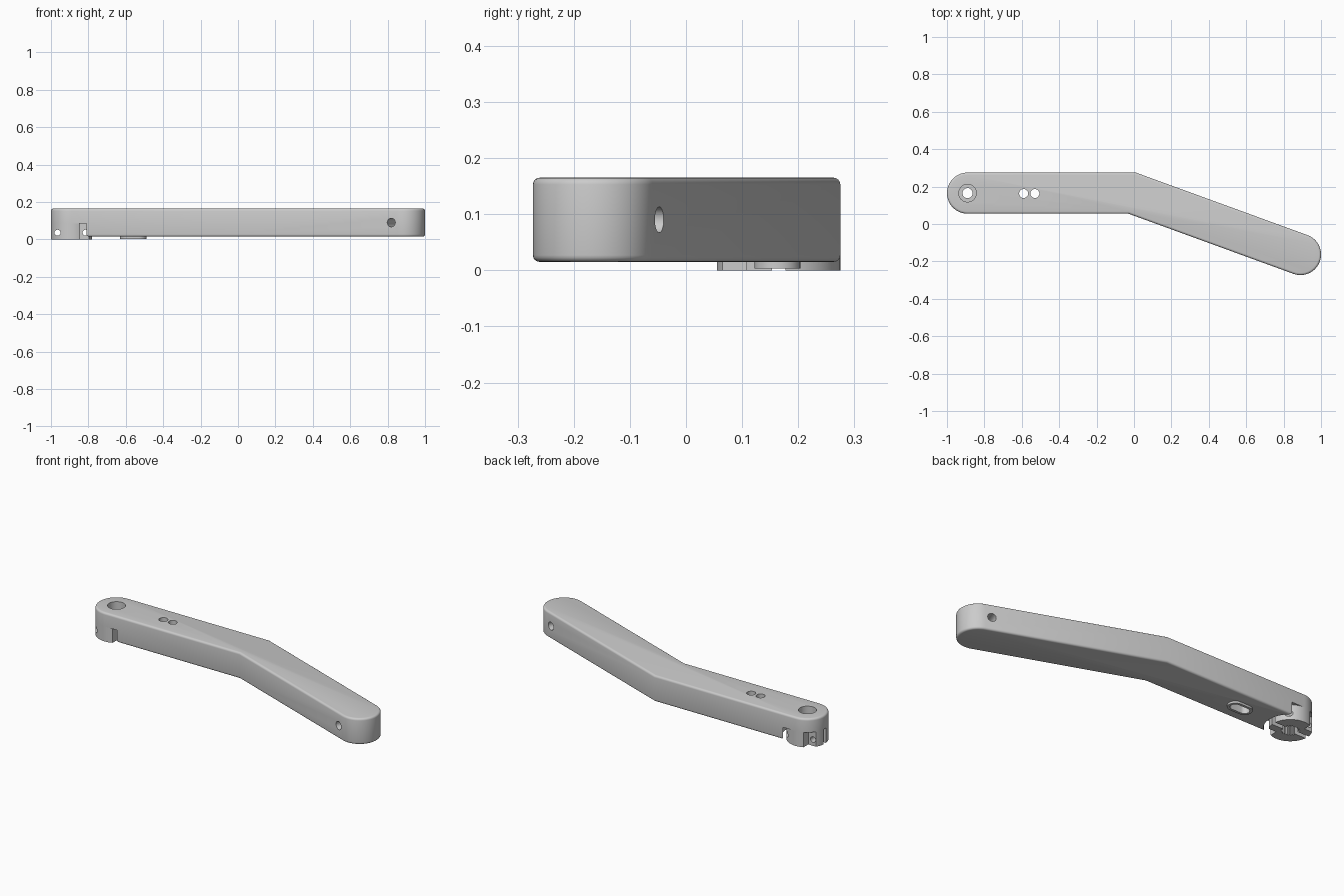
import bpy, bmesh
from math import sin, cos, tan, pi, radians
from mathutils import Matrix, Vector

if "Cube" in bpy.data.objects:
    bpy.data.objects.remove(bpy.data.objects["Cube"])

R = 0.11                       # half width of the arm
A = radians(20)                # bend angle
PX, PY = -0.89, 0.165          # shaft end centre
QX, QY = 0.89, -0.163          # far end centre
BX = -0.01                     # bend position on the centre line


def arc(cx, cy, r, a0, a1, n):
    return [(cx + r * cos(a0 + (a1 - a0) * i / n), cy + r * sin(a0 + (a1 - a0) * i / n))
            for i in range(n + 1)]


def prism(name, pts, z0, z1, bevel=0.0):
    """Extrude an outline, rounding its top and bottom rims if asked."""
    bm = bmesh.new()
    face = bm.faces.new([bm.verts.new((x, y, z0)) for x, y in pts])
    ext = bmesh.ops.extrude_face_region(bm, geom=[face])["geom"]
    for v in ext:
        if isinstance(v, bmesh.types.BMVert):
            v.co.z = z1
    bmesh.ops.recalc_face_normals(bm, faces=bm.faces)
    if bevel:
        rims = [e for e in bm.edges if abs(e.verts[0].co.z - e.verts[1].co.z) < 1e-6]
        bmesh.ops.bevel(bm, geom=rims, offset=bevel, segments=4, profile=0.5, affect='EDGES')
    me = bpy.data.meshes.new(name)
    bm.to_mesh(me)
    bm.free()
    ob = bpy.data.objects.new(name, me)
    bpy.context.collection.objects.link(ob)
    return ob


def disc(x, y, r, z0, z1, n=48):
    return prism("cutter", arc(x, y, r, 0, 2 * pi * (n - 1) / n, n - 1), z0, z1)


def box(x0, x1, y0, y1, z0, z1):
    return prism("cutter", [(x0, y0), (x1, y0), (x1, y1), (x0, y1)], z0, z1)


def stadium(name, cx, cy, half, r, z0, z1, bevel=0.0):
    pts = arc(cx + half, cy, r, -pi / 2, pi / 2, 16) + arc(cx - half, cy, r, pi / 2, 3 * pi / 2, 16)
    return prism(name, pts, z0, z1, bevel)


def cross_hole(x, y, z, r, direction, length):
    """Cylinder lying along a horizontal direction."""
    ob = disc(0, 0, r, -length / 2, length / 2, 32)
    rot = Vector(direction).to_track_quat('Z', 'Y').to_matrix().to_4x4()
    ob.data.transform(Matrix.Translation((x, y, z)) @ rot)
    return ob


def cut(ob, *cutters):
    for c in cutters:
        c.hide_render = True
        m = ob.modifiers.new("cut", 'BOOLEAN')
        m.operation, m.solver, m.object = 'DIFFERENCE', 'EXACT', c
        bpy.context.view_layer.objects.active = ob
        bpy.ops.object.modifier_apply(modifier=m.name)
        bpy.data.objects.remove(c, do_unlink=True)


# bent arm body
t = R * tan(A / 2)
outline = (arc(PX, PY, R, pi / 2, 3 * pi / 2, 32) + [(BX - t, PY - R)]
           + arc(QX, QY, R, -pi / 2 - A, pi / 2 - A, 32) + [(BX + t, PY + R)])
body = prism("crank_arm", outline, 0.015, 0.165, 0.012)
HOLES = (-0.59, -0.53)
cut(body,
    disc(PX, PY, 0.136, -0.1, 0.086, 64),                # room around the clamp
    disc(PX, PY, 0.047, 0.11, 0.3),                      # top counterbore
    disc(PX, PY, 0.027, -0.1, 0.3),                      # shaft bolt hole
    cross_hole(0.857, -0.151, 0.09, 0.023, (sin(A), cos(A), 0), 0.5))

# oval boss below the two small holes
boss = stadium("oval_boss", -0.56, 0.163, 0.03, 0.041, 0.003, 0.02)
cut(boss, stadium("cutter", -0.56, 0.163, 0.03, 0.027, -0.1, 0.1))
cut(body, stadium("cutter", -0.56, 0.163, 0.03, 0.027, -0.1, 0.05))
for x in HOLES:
    cut(body, disc(x, 0.163, 0.024, -0.1, 0.3, 32))

# split clamp ring with a toothed bore
clamp = disc(PX, PY, R, 0.0, 0.088, 64)
clamp.name = clamp.data.name = "split_clamp"
teeth = []
for i in range(20):
    for k, r in enumerate((0.04, 0.04, 0.048, 0.048)):
        a = 2 * pi * (i + k / 4) / 20
        teeth.append((PX + r * cos(a), PY + r * sin(a)))
cut(clamp,
    prism("cutter", teeth, -0.1, 0.2),
    box(-1.1, -0.7, PY - 0.012, PY + 0.012, -0.1, 0.2),  # splits on both sides
    box(-0.845, -0.7, 0.0, 0.108, -0.1, 0.2),            # screw head seat, front
    box(-1.1, -0.935, 0.222, 0.35, -0.1, 0.2))           # screw head seat, back
for dx in (-0.075, 0.075):
    cut(clamp, cross_hole(PX + dx, PY, 0.036, 0.016, (0, 1, 0), 0.5))

# smooth shading with sharp edges kept
for ob in (body, boss, clamp):
    bpy.ops.object.select_all(action='DESELECT')
    ob.select_set(True)
    bpy.context.view_layer.objects.active = ob
    bpy.ops.object.shade_smooth_by_angle(angle=radians(30))
